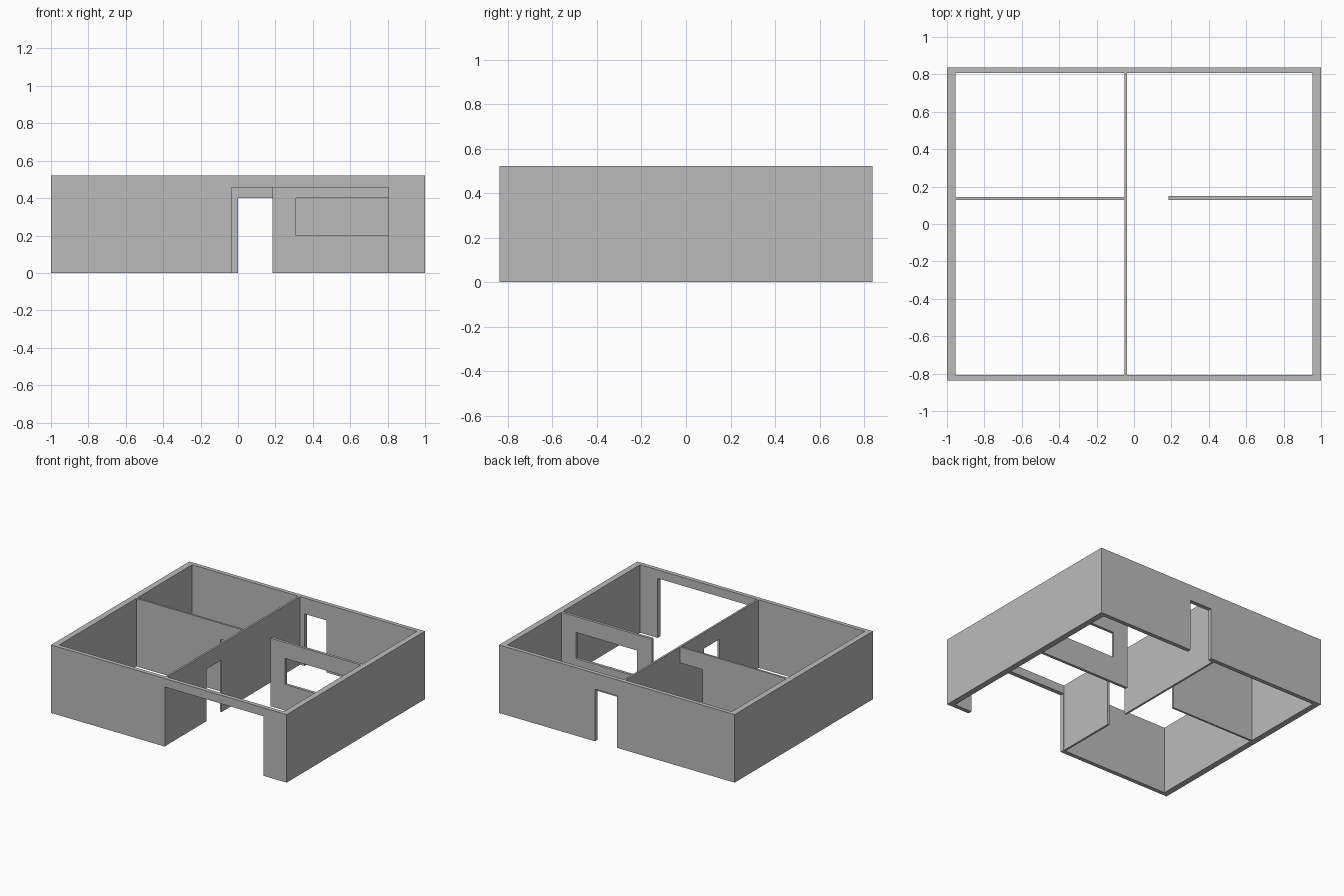
import bpy
import bmesh

if "Cube" in bpy.data.objects:
    bpy.data.objects.remove(bpy.data.objects["Cube"])

HEIGHT = 0.522          # wall height
DOOR = 0.40             # door and hatch head height
X_OUT, X_IN = 1.0, 0.954
Y_OUT, Y_IN = 0.838, 0.806

grey = bpy.data.materials.new("wall_grey")
grey.diffuse_color = (0.50, 0.50, 0.50, 1)
grey.use_nodes = True
grey.node_tree.nodes["Principled BSDF"].inputs["Base Color"].default_value = grey.diffuse_color


def box(name, x, y, z):
    """Box spanning the (min, max) ranges x, y and z."""
    bm = bmesh.new()
    bmesh.ops.create_cube(bm, size=1)
    for v in bm.verts:
        v.co = [r[0] if c < 0 else r[1] for c, r in zip(v.co, (x, y, z))]
    mesh = bpy.data.meshes.new(name)
    bm.to_mesh(mesh)
    bm.free()
    mesh.materials.append(grey)
    obj = bpy.data.objects.new(name, mesh)
    bpy.context.collection.objects.link(obj)
    return obj


def wall(name, x, y, opening=None):
    """Full-height wall; opening = (start, end, bottom, top) along its length."""
    obj = box(name, x, y, (0, HEIGHT))
    if opening is None:
        return
    a, b, low, high = opening
    along_x = x[1] - x[0] > y[1] - y[0]
    through = y if along_x else x
    through = (through[0] - 0.1, through[1] + 0.1)
    span = (a, b)
    cutter = box(name + "_cutter", span if along_x else through,
                 through if along_x else span, (low, high))
    cutter.hide_render = True
    mod = obj.modifiers.new("opening", 'BOOLEAN')
    mod.operation = 'DIFFERENCE'
    mod.solver = 'EXACT'
    mod.object = cutter
    graph = bpy.context.evaluated_depsgraph_get()
    obj.data = bpy.data.meshes.new_from_object(obj.evaluated_get(graph))
    obj.modifiers.clear()
    bpy.data.objects.remove(cutter)


# outer shell: solid sides, wide front opening, narrow back door
wall("left_wall", (-X_OUT, -X_IN), (-Y_IN, Y_IN))
wall("right_wall", (X_IN, X_OUT), (-Y_IN, Y_IN))
wall("front_wall", (-X_OUT, X_OUT), (-Y_OUT, -Y_IN), (-0.035, 0.805, -0.1, 0.457))
wall("back_wall", (-X_OUT, X_OUT), (Y_IN, Y_OUT), (0.0, 0.186, -0.1, DOOR))

# inner walls: long divider with a door, left partition with a door at its end,
# right partition with a serving hatch
wall("middle_wall", (-0.052, -0.037), (-Y_IN, Y_IN), (-0.33, -0.145, -0.1, DOOR))
wall("left_partition", (-X_IN, -0.052), (0.129, 0.144), (-0.24, 0.0, -0.1, DOOR))
wall("right_partition", (0.185, X_IN), (0.128, 0.149), (0.31, 0.83, 0.2, DOOR))
